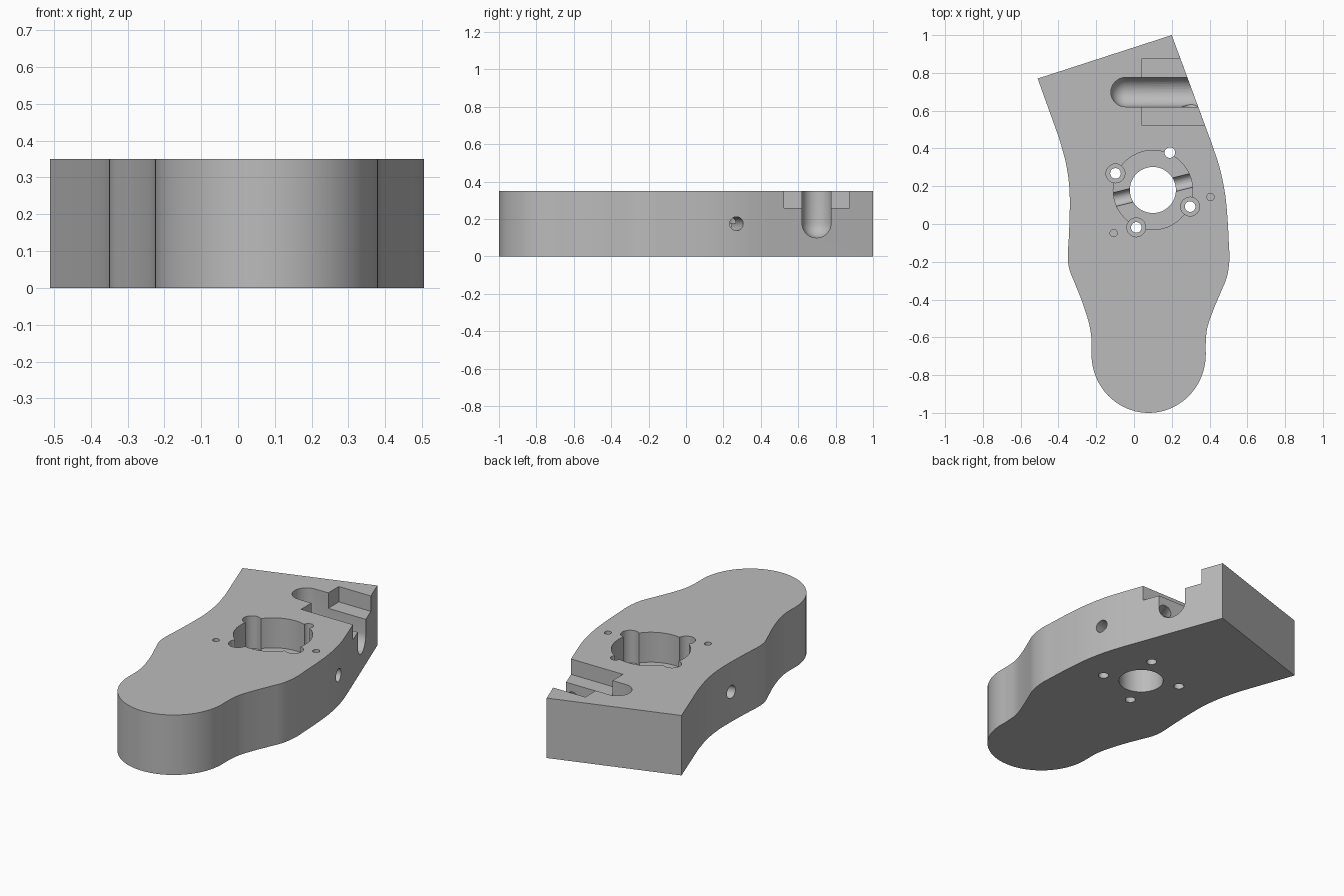
import bpy, bmesh, math
from mathutils import Vector

if "Cube" in bpy.data.objects:
    bpy.data.objects.remove(bpy.data.objects["Cube"])

H = 0.35          # plate thickness
BORE = (0.10, 0.18)

grey = bpy.data.materials.new("machined grey")
grey.diffuse_color = (0.5, 0.5, 0.5, 1)
grey.use_nodes = True
grey.node_tree.nodes["Principled BSDF"].inputs["Base Color"].default_value = grey.diffuse_color


def make(name, bm):
    bmesh.ops.recalc_face_normals(bm, faces=bm.faces)
    me = bpy.data.meshes.new(name)
    bm.to_mesh(me)
    bm.free()
    ob = bpy.data.objects.new(name, me)
    me.materials.append(grey)
    bpy.context.collection.objects.link(ob)
    return ob


def spline(pts, n=8):
    """Smooth curve through the points."""
    p = [Vector(q) for q in pts]
    p = [2 * p[0] - p[1]] + p + [2 * p[-1] - p[-2]]
    out = []
    for a, b, c, d in zip(p, p[1:], p[2:], p[3:]):
        for i in range(n):
            t = i / n
            out.append(0.5 * (2 * b + (c - a) * t + (2 * a - 5 * b + 4 * c - d) * t * t
                              + (3 * b - a - 3 * c + d) * t ** 3))
    return out + [p[-2]]


# Plate outline: straight angled end, waisted sides, round nose
right = [(0.41, 0.43), (0.453, 0.30), (0.482, 0.16), (0.495, 0.03), (0.502, -0.10), (0.505, -0.19),
         (0.492, -0.28), (0.46, -0.36), (0.42, -0.455), (0.388, -0.55), (0.38, -0.63), (0.38, -0.69)]
left = [(-0.225, -0.69), (-0.226, -0.60), (-0.24, -0.52), (-0.275, -0.41), (-0.315, -0.31),
        (-0.342, -0.24), (-0.35, -0.17), (-0.344, -0.05), (-0.34, 0.09), (-0.343, 0.20),
        (-0.36, 0.32), (-0.395, 0.45)]
nose = [Vector((0.0775 + 0.3025 * math.cos(a), -0.69 + 0.31 * math.sin(a)))
        for a in (-math.pi * i / 40 for i in range(1, 40))]
outline = [Vector((0.2, 1))] + spline(right) + nose + spline(left) + [Vector((-0.51, 0.77))]
bm = bmesh.new()
base = bm.faces.new([bm.verts.new((p.x, p.y, 0)) for p in outline])
top = bmesh.ops.extrude_face_region(bm, geom=[base])["geom"]
bmesh.ops.translate(bm, vec=(0, 0, H), verts=[v for v in top if isinstance(v, bmesh.types.BMVert)])
body = make("bracket_plate", bm)

cutters = []


def drill(p, q, r, seg=32):
    """Cylindrical cutter from p to q."""
    p, q = Vector(p), Vector(q)
    bm = bmesh.new()
    bmesh.ops.create_cone(bm, cap_ends=True, segments=seg, radius1=r, radius2=r, depth=(q - p).length)
    m = (q - p).to_track_quat('Z', 'Y').to_matrix().to_4x4()
    m.translation = (p + q) / 2
    bm.transform(m)
    cutters.append(make("hole_cutter", bm))


def bore(xy, r, z0=-0.1, z1=H + 0.1, seg=32):
    drill((*xy, z0), (*xy, z1), r, seg)


# Central bore with top pocket and bottom counterbore
bore(BORE, 0.21, z0=0.175, seg=64)
bore(BORE, 0.122, seg=64)
bore(BORE, 0.166, z1=0.06, seg=64)

# Bolt holes around the bore with deep spot faces
for xy in [(0.19, 0.378), (-0.098, 0.268), (0.297, 0.092), (0.012, -0.018)]:
    bore(xy, 0.05, z0=0.16)
    bore(xy, 0.028)

# Cross hole through both sides at mid height
d = Vector((0.36, 0.09))
drill((BORE[0] - 2 * d.x, BORE[1] - 2 * d.y, 0.175), (BORE[0] + 2 * d.x, BORE[1] + 2 * d.y, 0.175), 0.037)

# Through holes in the nose
for xy in [(0.33, -0.338), (0.013, -0.555), (0.21, -0.626), (-0.06, -0.75), (0.138, -0.825)]:
    bore(xy, 0.026)
bore((0.077, -0.688), 0.02)

# Blind dowel holes on the top face
for xy in [(0.405, 0.143), (-0.108, -0.048)]:
    bore(xy, 0.019, z0=0.25)

# Shallow step open to the right edge
bm = bmesh.new()
bmesh.ops.create_cube(bm, size=1)
for v in bm.verts:
    v.co = (0.04 if v.co.x < 0 else 0.7, 0.525 if v.co.y < 0 else 0.873, 0.26 if v.co.z < 0 else 0.5)
cutters.append(make("step_cutter", bm))

# Ball-ended slot: hull of a ball swept to the right and upward
bm = bmesh.new()
R = 0.0775
for x in (-0.045, 0.7):
    for i in range(32):
        a = 2 * math.pi * i / 32
        for j in range(9):
            e = math.pi / 2 * j / 8
            rr = R * math.cos(e)
            bm.verts.new((x + rr * math.cos(a), 0.698 + rr * math.sin(a), 0.177 - R * math.sin(e)))
        bm.verts.new((x + R * math.cos(a), 0.698 + R * math.sin(a), 0.5))
bmesh.ops.remove_doubles(bm, verts=bm.verts, dist=1e-5)
hull = bmesh.ops.convex_hull(bm, input=bm.verts)
bmesh.ops.delete(bm, geom=list({v for v in hull["geom_interior"] + hull["geom_unused"]
                                if isinstance(v, bmesh.types.BMVert)}), context='VERTS')
cutters.append(make("slot_cutter", bm))

# Screw holes on the step, and through holes in the slot floor
for xy in [(0.098, 0.825), (0.203, 0.825), (0.098, 0.57), (0.298, 0.57)]:
    bore(xy, 0.019, z0=0.14)
bore((0.177, 0.735), 0.028)
bore((0.254, 0.718), 0.02)

# Bottom port joined to the slot by a side passage, and two tiny bottom holes
bore((0.234, 0.48), 0.037, z1=0.18)
drill((0.234, 0.48, 0.175), (0.318, 0.668, 0.175), 0.038)
bore((0.084, 0.79), 0.01, z1=0.06, seg=16)
bore((0.09, 0.90), 0.01, z1=0.06, seg=16)

# Blind holes in the angled end face
a, b = Vector((0.2, 1.0)), Vector((-0.51, 0.77))
n = Vector((-0.308, 0.951))
for t, z in [(0.43, 0.269), (0.66, 0.262), (0.39, 0.087), (0.865, 0.087)]:
    c = a.lerp(b, t)
    drill((*(c + n * 0.1), z), (*(c - n * 0.11), z), 0.037)

# Cut everything, then remove the cutters
bpy.context.view_layer.objects.active = body
for c in cutters:
    m = body.modifiers.new("cut", 'BOOLEAN')
    m.operation, m.solver, m.object = 'DIFFERENCE', 'EXACT', c
    bpy.ops.object.modifier_apply(modifier=m.name)
    bpy.data.objects.remove(c)

bpy.ops.object.select_all(action='DESELECT')
body.select_set(True)
bpy.ops.object.shade_smooth_by_angle(angle=math.radians(25))
